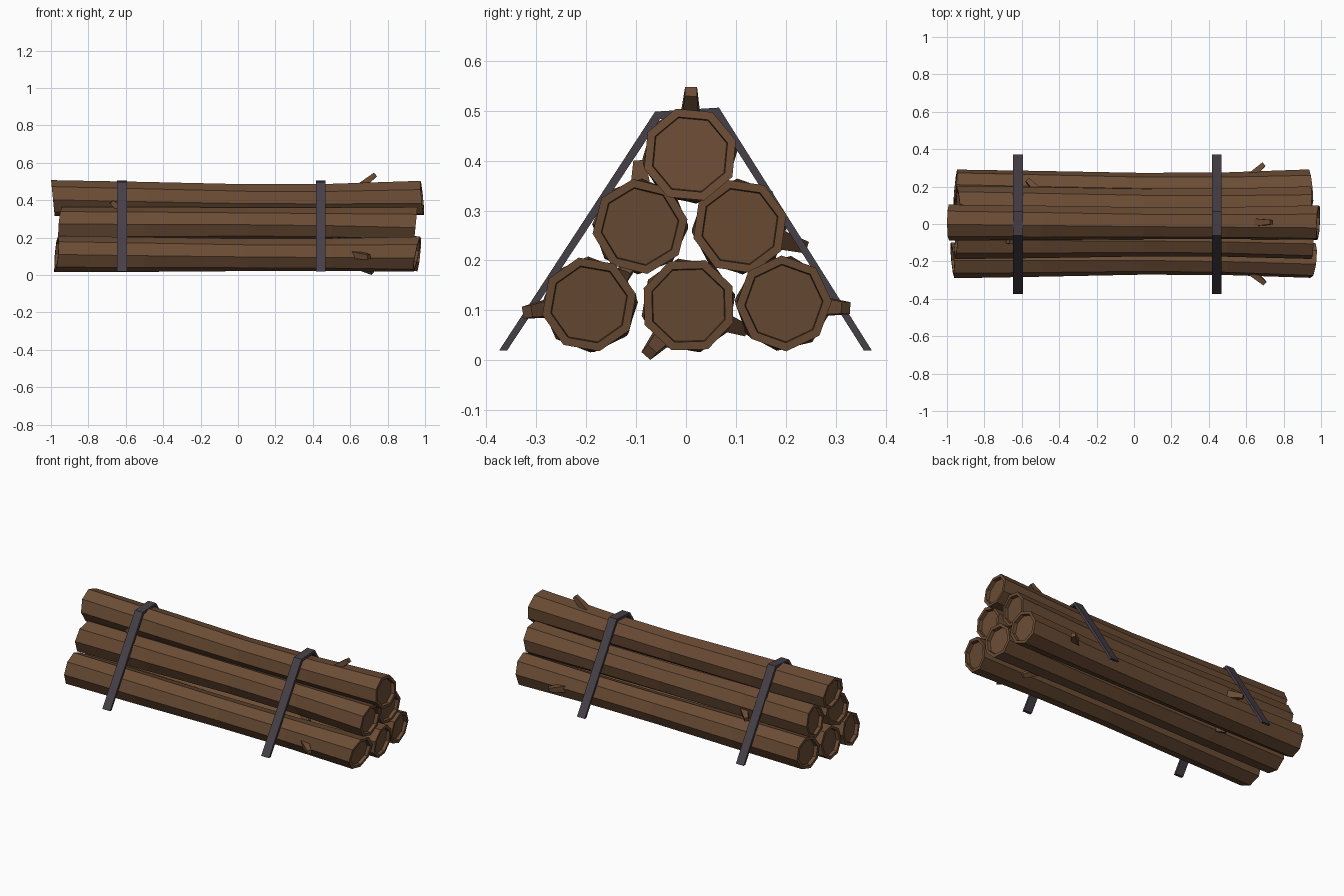
import bpy, bmesh, math
from mathutils import Vector

if "Cube" in bpy.data.objects:
    bpy.data.objects.remove(bpy.data.objects["Cube"])


def material(name, rgb):
    m = bpy.data.materials.new(name)
    m.diffuse_color = (*rgb, 1)
    m.use_nodes = True
    m.node_tree.nodes["Principled BSDF"].inputs["Base Color"].default_value = m.diffuse_color
    return m


BARK = material("bark brown", (0.147, 0.073, 0.035))
STRAP = material("strap grey", (0.062, 0.050, 0.064))


def finish(bm, name, mat):
    bmesh.ops.recalc_face_normals(bm, faces=bm.faces)
    me = bpy.data.meshes.new(name)
    bm.to_mesh(me)
    bm.free()
    me.materials.append(mat)
    ob = bpy.data.objects.new(name, me)
    bpy.context.collection.objects.link(ob)
    return ob


def loft(bm, rings):
    loops = [[bm.verts.new(p) for p in r] for r in rings]
    for a, b in zip(loops, loops[1:]):
        n = len(a)
        for i in range(n):
            bm.faces.new((a[i], a[(i + 1) % n], b[(i + 1) % n], b[i]))
    bm.faces.new(loops[0])
    bm.faces.new(loops[-1])


# Octagonal logs: slightly waisted, twisted, with slanted recessed ends
def log(name, y, z, x0, x1, turn, tilt0, tilt1, bend):
    def ring(x, r, ang, cy, cz, tilt=(0, 0)):
        pts = []
        for i in range(8):
            a = ang + i * math.pi / 4
            dy, dz = r * math.cos(a), r * math.sin(a)
            pts.append((x + tilt[0] * dy + tilt[1] * dz, cy + dy, cz + dz))
        return pts

    R = 0.096
    a0, a1 = turn - 0.2, turn
    rings = [ring(x0 + 0.02, R * .8, a0, y, z, tilt0), ring(x0, R * .82, a0, y, z, tilt0),
             ring(x0, R, a0, y, z, tilt0)]
    for x, k, w in ((-0.5, .97, .5), (0.05, .91, 1), (0.5, .92, .8)):
        t = (x + 1) / 2
        rings.append(ring(x, R * k, a0 + (a1 - a0) * t, y + bend[0] * w, z + bend[1] * w))
    rings += [ring(x1, R, a1, y, z, tilt1), ring(x1, R * .82, a1, y, z, tilt1),
              ring(x1 - 0.02, R * .8, a1, y, z, tilt1)]
    bm = bmesh.new()
    loft(bm, rings)
    finish(bm, name, BARK)


log("top_log", 0.008, 0.412, -0.99, 0.985, 0.30, (0, -.1), (.05, -.1), (-.004, -.012))
log("middle_front_log", -0.092, 0.268, -0.95, 0.95, 0.15, (.1, .08), (0, .1), (.006, .006))
log("middle_back_log", 0.108, 0.268, -0.94, 0.94, 0.25, (-.1, .1), (.05, .1), (-.006, -.006))
log("bottom_front_log", -0.194, 0.112, -0.97, 0.957, 0.22, (-.1, .08), (.1, .2), (.01, -.004))
log("bottom_centre_log", 0.005, 0.110, -0.975, 0.965, 0.42, (0, .1), (-.1, .1), (0, -.006))
log("bottom_back_log", 0.196, 0.114, -0.955, 0.945, 0.05, (.1, .05), (-.1, .1), (-.01, -.004))


# Tapered four-sided branch stubs
def stub(name, base, tip):
    b, t = Vector(base), Vector(tip)
    d = (t - b).normalized()
    u = d.cross(Vector((1, 0, 0))).normalized()
    v = d.cross(u)
    bm = bmesh.new()
    loft(bm, [[c + (u * p + v * q) * r for p, q in ((1, 1), (-1, 1), (-1, -1), (1, -1))]
              for c, r in ((b, 0.022), (t, 0.012))])
    finish(bm, name, BARK)


stub("top_stub", (0.64, 0.008, 0.46), (0.735, 0.010, 0.538))
stub("front_stub", (0.61, -0.24, 0.11), (0.70, -0.318, 0.097))
stub("back_stub", (0.61, 0.24, 0.11), (0.695, 0.320, 0.105))
stub("centre_under_stub", (0.64, -0.035, 0.06), (0.72, -0.074, 0.016))
stub("centre_side_stub", (-0.48, 0.04, 0.09), (-0.55, 0.115, 0.062))
stub("middle_front_upper_stub", (-0.60, -0.09, 0.32), (-0.675, -0.093, 0.392))
stub("middle_front_lower_stub", (0.48, -0.10, 0.23), (0.56, -0.125, 0.170))
stub("middle_back_stub", (-0.50, 0.16, 0.25), (-0.57, 0.235, 0.228))


# Straps bent over the stack, open underneath
def strap(name, x):
    outer = [(-.374, .020), (-.062, .498), (.066, .506), (.372, .020)]
    inner = [(.356, .020), (.058, .490), (-.052, .483), (-.358, .020)]
    bm = bmesh.new()
    lo, hi = ([bm.verts.new((x + s, y, z)) for y, z in outer + inner] for s in (-.026, .026))
    for i in range(8):
        j = (i + 1) % 8
        bm.faces.new((lo[i], lo[j], hi[j], hi[i]))
    for side in (lo, hi):
        for i in range(3):
            bm.faces.new((side[i], side[i + 1], side[6 - i], side[7 - i]))
    finish(bm, name, STRAP)


strap("left_strap", -0.62)
strap("right_strap", 0.443)
